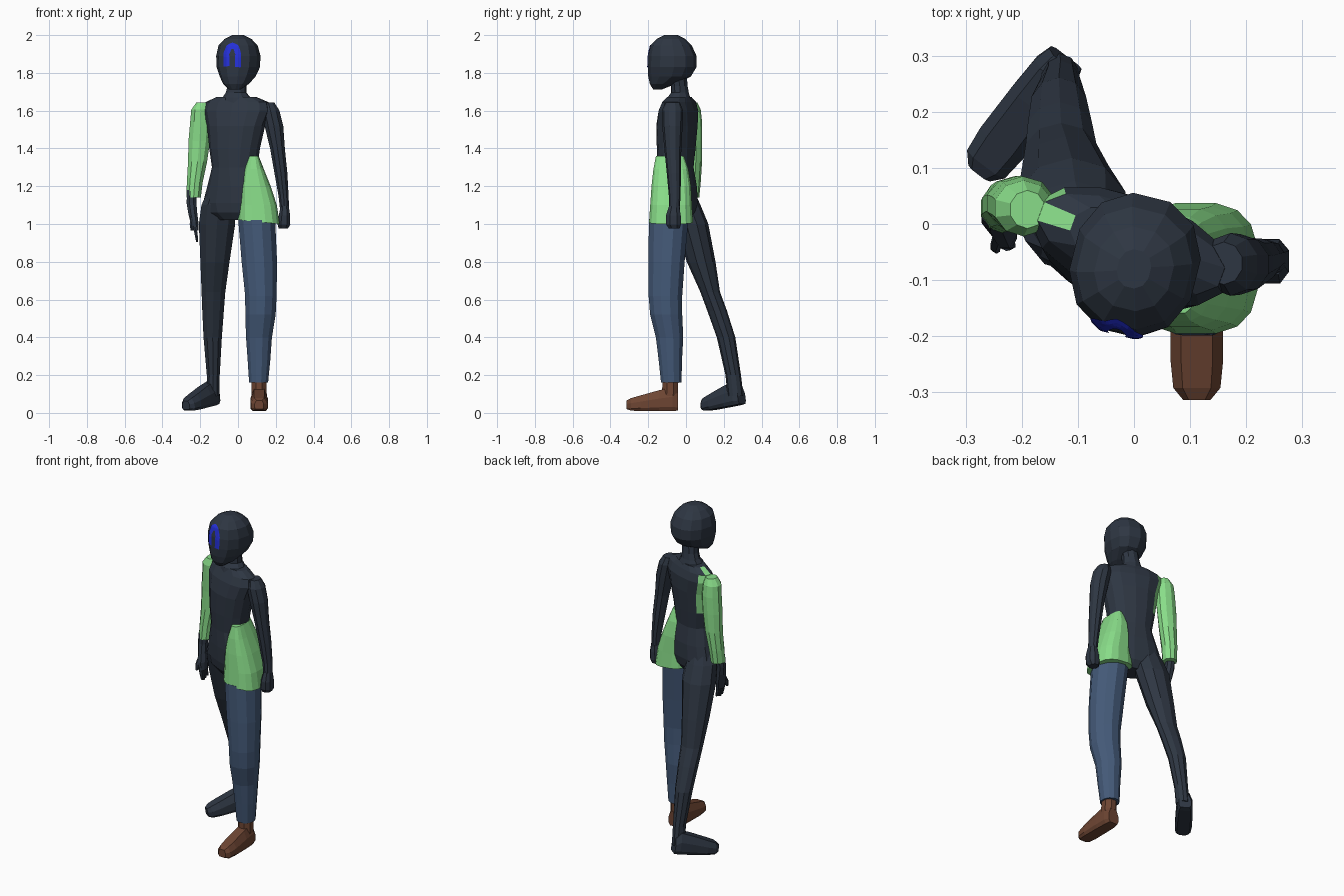
import bpy, bmesh, math
from mathutils import Matrix, Vector
from mathutils.bvhtree import BVHTree


def material(name, rgb):
    m = bpy.data.materials.new(name)
    m.diffuse_color = (*rgb, 1)
    return m


DARK = material("dark navy", (0.027, 0.037, 0.055))
GREEN = material("light green", (0.25, 0.72, 0.25))
DENIM = material("denim blue", (0.058, 0.102, 0.19))
BROWN = material("boot brown", (0.155, 0.06, 0.033))
BLUE = material("bright blue", (0.018, 0.03, 0.70))


def finish(name, bm, *mats):
    bmesh.ops.recalc_face_normals(bm, faces=bm.faces)
    me = bpy.data.meshes.new(name)
    bm.to_mesh(me)
    bm.free()
    for m in mats:
        me.materials.append(m)
    ob = bpy.data.objects.new(name, me)
    bpy.context.collection.objects.link(ob)
    return ob


def skin(bm, loops):
    """Bridge successive vertex loops and cap both ends."""
    n = len(loops[0])
    for a, b in zip(loops, loops[1:]):
        for i in range(n):
            j = (i + 1) % n
            bm.faces.new((a[i], a[j], b[j], b[i]))
    bm.faces.new(loops[0])
    bm.faces.new(loops[-1])


def loft(name, rings, mat, sides=10, yaw=0, e=1.0):
    """Stack horizontal ovals (x, y, z, rx, ry); e < 1 squares them off."""
    bm = bmesh.new()
    rot = Matrix.Rotation(math.radians(yaw), 3, 'Z')
    loops = []
    for x, y, z, rx, ry in rings:
        loop = []
        for i in range(sides):
            a = 2 * math.pi * (i + 0.5) / sides
            c, s = math.cos(a), math.sin(a)
            p = Vector((rx * math.copysign(abs(c) ** e, c),
                        ry * math.copysign(abs(s) ** e, s), 0))
            loop.append(bm.verts.new(rot @ p + Vector((x, y, z))))
        loops.append(loop)
    skin(bm, loops)
    return finish(name, bm, mat)


def foot(name, heel, yaw, pitch, mat, scale=1.0):
    """Eight-sided foot running from the heel to the toe."""
    bm = bmesh.new()
    m = (Matrix.Translation(heel) @ Matrix.Rotation(math.radians(yaw), 4, 'Z')
         @ Matrix.Rotation(pitch, 4, 'X'))
    loops = []
    for d, w, lo, hi in [(0, .034, .012, .10), (.03, .043, .01, .135), (.10, .046, .01, .12),
                         (.20, .047, .01, .092), (.25, .042, .012, .078), (.272, .024, .02, .066)]:
        h = hi - lo
        prof = [(-.75, 0), (.75, 0), (1, .18), (1, .6), (.6, 1), (-.6, 1), (-1, .6), (-1, .18)]
        loops.append([bm.verts.new(m @ Vector((u * w, -d * scale, lo + v * h))) for u, v in prof])
    skin(bm, loops)
    return finish(name, bm, mat)


# Head: egg with a flat face, turned slightly to one side
head_rings = []
for z, front, back, rx in [(1.712, -.172, -.13, .03), (1.74, -.19, -.06, .066), (1.78, -.2, .025, .092),
                           (1.83, -.202, .055, .112), (1.89, -.2, .055, .115), (1.945, -.187, .03, .102),
                           (1.98, -.155, -.005, .07), (2.0, -.115, -.045, .03)]:
    mid = (front + back) / 2
    turn = math.radians(-14)
    head_rings.append((-math.sin(turn) * (mid + .08), mid, z, rx, (back - front) / 2))
head = loft("head", head_rings, DARK, 12, -14, .9)

loft("neck", [(-.008, -.04, 1.62, .085, .07), (-.008, -.038, 1.67, .075, .062),
              (-.01, -.032, 1.695, .056, .048), (-.005, -.035, 1.73, .05, .045),
              (0, -.045, 1.79, .05, .05)], DARK, 10, -14)

# Face mark: curved band projected onto the head
tree = BVHTree.FromObject(head, bpy.context.evaluated_depsgraph_get())
path = [(-.060, 1.835), (-.062, 1.90), (-.049, 1.934), (-.030, 1.945),
        (-.010, 1.936), (.001, 1.90), (-.001, 1.83)]
dense = []
for p, q in zip(path, path[1:]):
    dense += [Vector(p).lerp(Vector(q), k / 4) for k in range(4)]
dense.append(Vector(path[-1]))
bm = bmesh.new()
rows = []
for i, p in enumerate(dense):
    t = (dense[min(i + 1, len(dense) - 1)] - dense[max(i - 1, 0)]).normalized()
    row = []
    for k in (-1, -.5, 0, .5, 1):
        q = p + Vector((-t.y, t.x)) * k * .0155
        hit = tree.ray_cast(Vector((q.x, -1, q.y)), Vector((0, 1, 0)))[0]
        row.append(bm.verts.new((q.x, hit.y - .004, q.y)))
    rows.append(row)
for a, b in zip(rows, rows[1:]):
    for i in range(4):
        bm.faces.new((a[i], a[i + 1], b[i + 1], b[i]))
mark = finish("face_mark", bm, BLUE)

# Torso, twisted so one shoulder leads; the rear shoulder patch is green
torso = loft("torso", [(-.005, -.05, 1.02, .10, .06), (-.005, -.05, 1.06, .17, .088),
                       (-.003, -.05, 1.11, .19, .097), (-.005, -.052, 1.2, .162, .097),
                       (-.018, -.055, 1.3, .122, .088), (-.018, -.052, 1.4, .137, .094),
                       (-.01, -.048, 1.52, .158, .098), (-.005, -.04, 1.60, .185, .088),
                       (-.005, -.036, 1.645, .175, .068), (-.008, -.035, 1.672, .11, .055)],
             DARK, 14, -20, .9)
torso.data.materials.append(GREEN)
for f in torso.data.polygons:
    if f.center.x < -.12 and f.center.y > .01 and f.center.z > 1.45:
        f.material_index = 1

# Sleeved arm
loft("sleeve", [(-.235, .027, 1.14, .040, .043), (-.229, .032, 1.22, .044, .046),
                (-.214, .037, 1.33, .053, .048), (-.205, .037, 1.44, .060, .049),
                (-.198, .033, 1.54, .058, .052), (-.197, .028, 1.605, .053, .050),
                (-.190, .026, 1.643, .032, .034)], GREEN)
loft("sleeved_hand", [(-.226, -.012, .965, .019, .036), (-.231, -.006, 1.01, .023, .040),
                      (-.240, .004, 1.06, .026, .032), (-.246, .013, 1.11, .028, .028),
                      (-.244, .02, 1.18, .028, .030)], DARK, 8)
for i in range(4):
    y = -.038 + i * .017
    loft(f"finger_{i + 1}", [(-.216, y, .905 + .006 * abs(i - 1), .006, .006), (-.221, y, .94, .009, .009),
                             (-.228, y, .985, .011, .010)], DARK, 6)
loft("thumb", [(-.245, -.046, .965, .007, .007), (-.247, -.040, 1.0, .010, .010),
               (-.240, -.02, 1.04, .012, .012)], DARK, 6)

# Bare arm with a closed hand
loft("bare_arm", [(.247, -.062, 1.07, .025, .029), (.241, -.060, 1.15, .028, .031),
                  (.227, -.064, 1.27, .036, .038), (.209, -.070, 1.40, .041, .045),
                  (.190, -.072, 1.52, .052, .054), (.172, -.072, 1.60, .050, .056),
                  (.160, -.070, 1.643, .034, .038)], DARK)
loft("closed_hand", [(.240, -.062, .975, .026, .030), (.243, -.066, .998, .036, .042),
                     (.246, -.067, 1.045, .032, .042), (.247, -.063, 1.095, .023, .029)], DARK, 8, 0, .85)

# Half skirt of the jacket, flaring over the hip
skirt = loft("jacket_skirt", [(.110, -.079, 1.01, .112, .118), (.105, -.079, 1.10, .102, .112),
                              (.091, -.078, 1.20, .083, .106), (.083, -.080, 1.29, .055, .094),
                              (.082, -.085, 1.36, .028, .075)], GREEN, 16, 0, .7)
for v in skirt.data.vertices:
    if v.co.z < 1.05:
        v.co.z += .012 - .1 * v.co.x

# Trouser leg and boot
loft("trouser_leg", [(.109, -.078, .16, .052, .056), (.111, -.083, .28, .062, .064),
                     (.111, -.087, .40, .071, .075), (.119, -.105, .52, .083, .088),
                     (.121, -.109, .62, .086, .092), (.113, -.103, .80, .097, .099),
                     (.099, -.092, 1.02, .101, .108)], DENIM, 12)
foot("boot", (.112, -.042, 0), 0, 0, BROWN)
loft("boot_shaft", [(.112, -.085, .09, .044, .045), (.110, -.082, .20, .042, .046)], BROWN, 8)

# Bare trailing leg with a lifted heel
loft("bare_leg", [(-.132, .262, .09, .035, .042), (-.131, .250, .20, .036, .041),
                  (-.134, .212, .40, .051, .049), (-.132, .165, .54, .060, .052),
                  (-.130, .128, .64, .066, .052), (-.122, .080, .80, .081, .076),
                  (-.111, .030, 1.0, .101, .088), (-.105, -.005, 1.10, .093, .082),
                  (-.095, -.025, 1.18, .066, .065)], DARK, 10)
foot("bare_foot", (-.118, .300, .036), -37, .15, DARK, .95)
